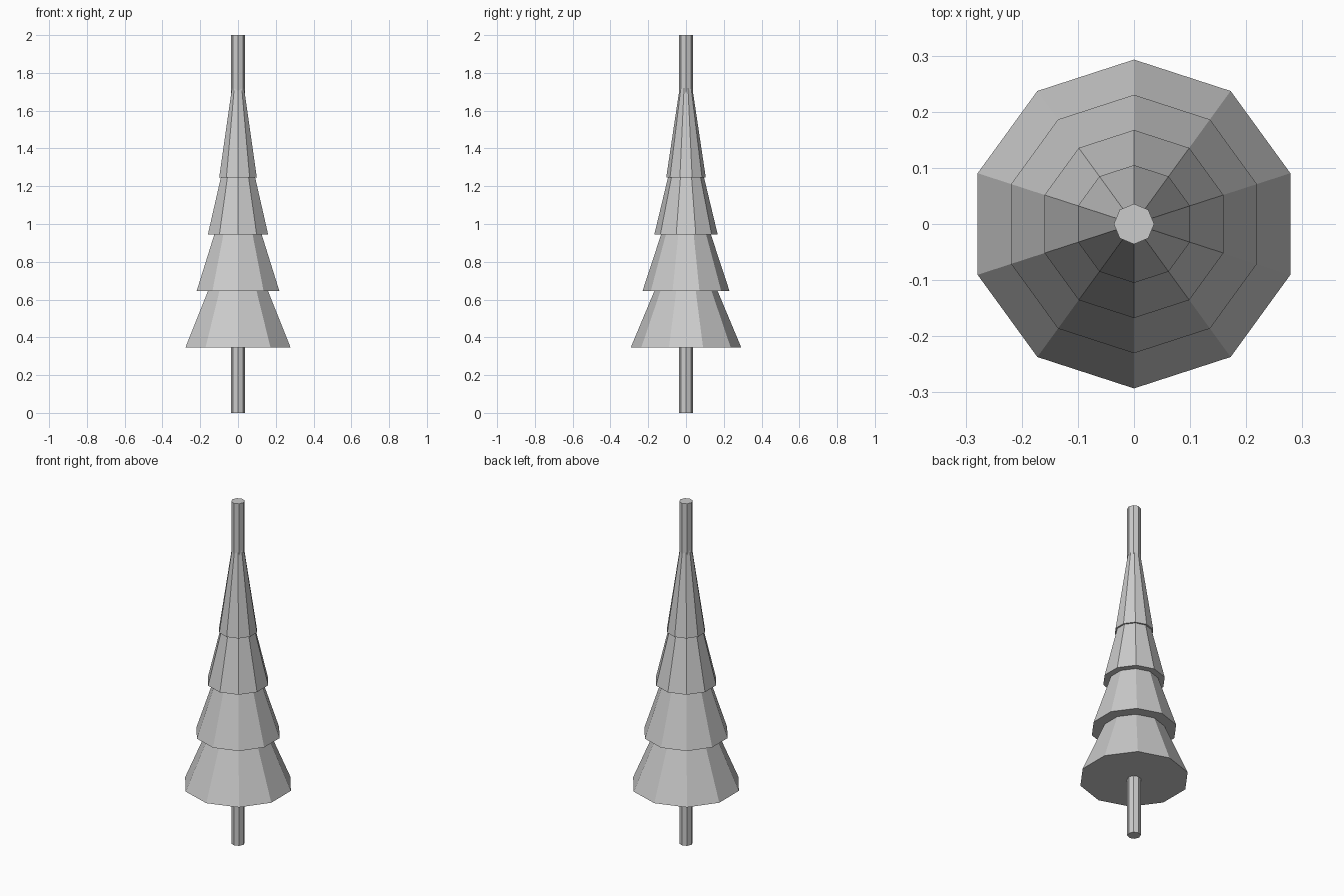
import bpy, math

if "Cube" in bpy.data.objects:
    bpy.data.objects.remove(bpy.data.objects["Cube"])


def cone(name, sides, r_bottom, r_top, z0, z1):
    bpy.ops.mesh.primitive_cone_add(
        vertices=sides, radius1=r_bottom, radius2=r_top,
        depth=z1 - z0, location=(0, 0, (z0 + z1) / 2))
    bpy.context.object.name = name


# Trunk: thin eight-sided pole running the full height
cone("trunk", 8, 0.036, 0.036, 0.0, 2.0)

# Foliage: four overlapping ten-sided cones, narrowing upwards
for i in range(4):
    z = 0.345 + 0.3 * i
    cone(f"foliage_tier_{i + 1}", 10, 0.293 - 0.0627 * i, 0.0, z, z + 0.7)
